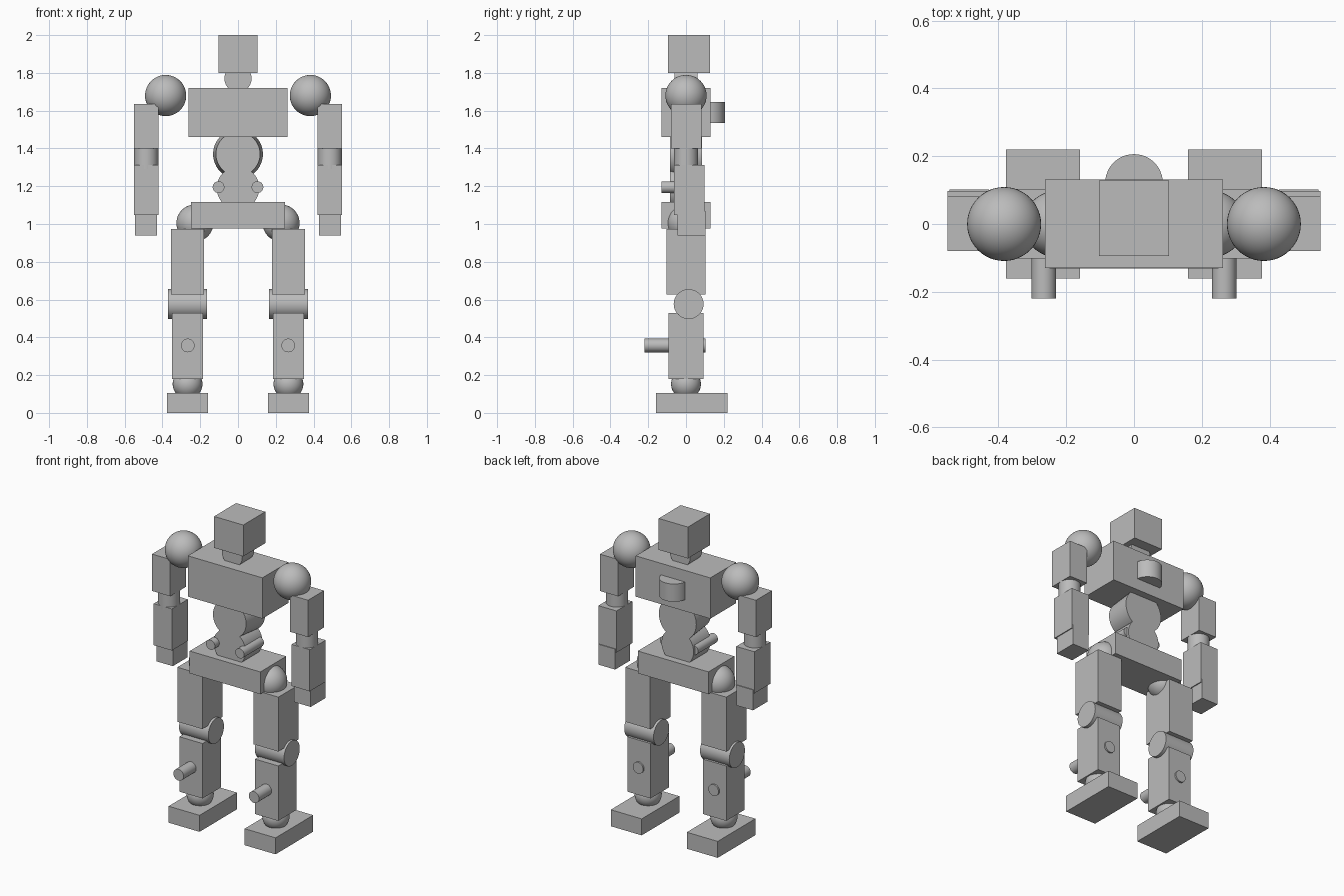
import bpy
import bmesh
from math import radians
from mathutils import Matrix, Vector

old = bpy.data.objects.get("Cube")
if old:
    bpy.data.objects.remove(old, do_unlink=True)

GREY = (0.5, 0.5, 0.5, 1.0)
grey = bpy.data.materials.new("plain grey")
grey.use_nodes = True
grey.diffuse_color = GREY
grey.node_tree.nodes["Principled BSDF"].inputs["Base Color"].default_value = GREY

TURN = {"x": Matrix.Rotation(radians(90), 4, "Y"),
        "y": Matrix.Rotation(radians(-90), 4, "X"),
        "z": Matrix.Identity(4)}


def finish(name, bm, centre):
    mesh = bpy.data.meshes.new(name)
    bm.to_mesh(mesh)
    bm.free()
    mesh.materials.append(grey)
    obj = bpy.data.objects.new(name, mesh)
    obj.location = centre
    bpy.context.collection.objects.link(obj)
    return obj


def smooth(obj):
    bpy.ops.object.select_all(action="DESELECT")
    obj.select_set(True)
    bpy.context.view_layer.objects.active = obj
    bpy.ops.object.shade_smooth_by_angle(angle=radians(30))


def box(name, low, high):
    low, high = Vector(low), Vector(high)
    bm = bmesh.new()
    bmesh.ops.create_cube(bm, size=1)
    bmesh.ops.scale(bm, vec=high - low, verts=bm.verts)
    finish(name, bm, (low + high) / 2)


def rod(name, centre, radius, length, axis, end_radius=None):
    bm = bmesh.new()
    bmesh.ops.create_cone(bm, cap_ends=True, segments=48, radius1=radius,
                          radius2=end_radius or radius, depth=length)
    bmesh.ops.transform(bm, matrix=TURN[axis], verts=bm.verts)
    smooth(finish(name, bm, centre))


def ball(name, centre, radius):
    bm = bmesh.new()
    bmesh.ops.create_uvsphere(bm, u_segments=48, v_segments=24, radius=radius)
    smooth(finish(name, bm, centre))


# Head, neck and torso
box("head", (-0.103, -0.094, 1.8), (0.103, 0.128, 2.0))
rod("neck", (0, 0, 1.77), 0.072, 0.12, "y")
box("chest", (-0.263, -0.13, 1.46), (0.263, 0.131, 1.72))
rod("back_pack", (0, 0.121, 1.59), 0.085, 0.113, "z")

# Waist and pelvis
rod("upper_waist", (0, 0, 1.37), 0.117, 0.17, "y", end_radius=0.132)
rod("lower_waist", (0, 0, 1.19), 0.113, 0.17, "y")
box("pelvis", (-0.249, -0.131, 0.975), (0.249, 0.13, 1.117))

# Paired limbs
for side, s in (("left", 1), ("right", -1)):
    def limb_box(part, x, half, y0, y1, z0, z1):
        box(f"{side}_{part}", (s * x - half, y0, z0), (s * x + half, y1, z1))

    rod(f"{side}_waist_rod", (s * 0.103, -0.03, 1.195), 0.031, 0.2, "y")

    # Arm
    ball(f"{side}_shoulder", (s * 0.383, 0, 1.68), 0.109)
    limb_box("upper_arm", 0.486, 0.064, -0.08, 0.081, 1.4, 1.635)
    rod(f"{side}_elbow", (s * 0.486, 0, 1.357), 0.064, 0.13, "z")
    limb_box("forearm", 0.486, 0.064, -0.063, 0.097, 1.048, 1.313)
    limb_box("hand", 0.486, 0.058, -0.045, 0.102, 0.94, 1.07)

    # Leg
    ball(f"{side}_hip", (s * 0.228, 0, 1.005), 0.098)
    limb_box("thigh", 0.268, 0.088, -0.102, 0.103, 0.627, 0.974)
    rod(f"{side}_knee", (s * 0.267, 0.014, 0.576), 0.079, 0.206, "x")
    limb_box("shin", 0.267, 0.082, -0.093, 0.093, 0.18, 0.53)
    rod(f"{side}_shin_rod", (s * 0.266, -0.058, 0.357), 0.036, 0.323, "y")
    ball(f"{side}_ankle", (s * 0.267, 0, 0.153), 0.079)
    limb_box("foot", 0.268, 0.109, -0.16, 0.219, 0, 0.105)
